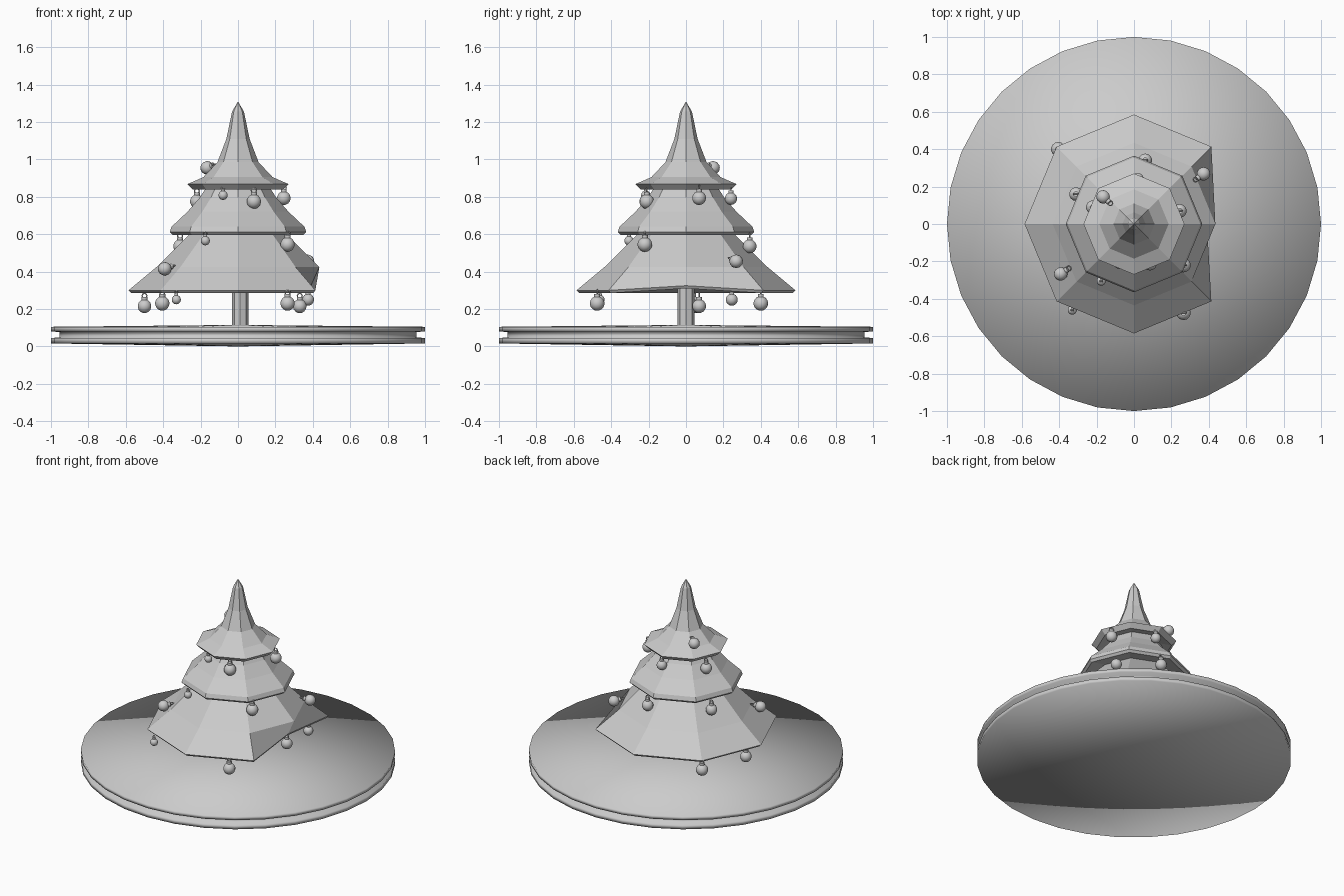
import bpy, bmesh, math
from mathutils import Vector, Matrix

cube = bpy.data.objects.get("Cube")
if cube:
    bpy.data.objects.remove(cube, do_unlink=True)

grey = bpy.data.materials.new("light_grey")
grey.use_nodes = True
grey.diffuse_color = (0.6, 0.6, 0.6, 1)
grey.node_tree.nodes["Principled BSDF"].inputs["Base Color"].default_value = (0.6, 0.6, 0.6, 1)


def finish(bm, name, smooth=False):
    bmesh.ops.recalc_face_normals(bm, faces=bm.faces)
    for f in bm.faces:
        f.smooth = smooth
    mesh = bpy.data.meshes.new(name)
    bm.to_mesh(mesh)
    bm.free()
    mesh.materials.append(grey)
    obj = bpy.data.objects.new(name, mesh)
    bpy.context.collection.objects.link(obj)
    return obj


def lathe(bm, profile, sides):
    """Revolve (radius, height) points; a zero radius makes a pole."""
    rings = []
    for r, z in profile:
        n = 1 if r == 0 else sides
        rings.append([bm.verts.new((r * math.cos(math.tau * i / sides),
                                    r * math.sin(math.tau * i / sides), z)) for i in range(n)])
    for a, b in zip(rings, rings[1:]):
        for i in range(sides):
            j = (i + 1) % sides
            quad = [a[i % len(a)], a[j % len(a)], b[j % len(b)], b[i % len(b)]]
            bm.faces.new(list(dict.fromkeys(quad)))
    return rings


# Round stand with a groove around its side
bm = bmesh.new()
lathe(bm, [(0, .115), (1, .105), (1, .08), (.955, .077), (.955, .048),
           (1, .045), (1, .016), (0, 0)], 32)
finish(bm, "stand", smooth=True)

# Trunk
bm = bmesh.new()
lathe(bm, [(0, .36), (.045, .36), (.045, .1), (0, .1)], 8)
finish(bm, "trunk").location.x = .012

# Lower branches, with the rim tucked in on the left side
bm = bmesh.new()
rings = lathe(bm, [(0, .66), (.2, .66), (.26, .6), (.435, .425), (.585, .30),
                   (.57, .285), (.3, .31), (0, .32)], 8)
rings[4][0].co = (.39, 0, .325)
rings[5][0].co = (.38, 0, .31)
finish(bm, "lower_branches")

# Middle branches
bm = bmesh.new()
lathe(bm, [(0, .88), (.15, .88), (.205, .795), (.27, .72), (.355, .64),
           (.365, .612), (.35, .597), (.24, .62), (0, .63)], 8)
finish(bm, "middle_branches")

# Upper branches and tip
bm = bmesh.new()
lathe(bm, [(0, 1.31), (.032, 1.255), (.062, 1.11), (.11, .985), (.185, .905),
           (.27, .868), (.24, .838), (.17, .855), (0, .86)], 8)
finish(bm, "upper_branches")


def bauble(name, pos, r, up=(0, 0, 1)):
    """Ball with a cap and a small hanging ring along its up direction."""
    bm = bmesh.new()
    bmesh.ops.create_uvsphere(bm, u_segments=14, v_segments=9, radius=r)
    lathe(bm, [(0, r * 1.3), (r * .42, r * 1.3), (r * .42, r * .85), (0, r * .85)], 10)
    # Hanging ring
    n, m = 8, 5
    tube = [[bm.verts.new(((.35 + .1 * math.cos(math.tau * k / m)) * r * math.cos(math.tau * i / n),
                           .1 * r * math.sin(math.tau * k / m),
                           r * 1.5 + (.35 + .1 * math.cos(math.tau * k / m)) * r * math.sin(math.tau * i / n)))
             for k in range(m)] for i in range(n)]
    for i in range(n):
        for k in range(m):
            a, b = tube[i], tube[(i + 1) % n]
            bm.faces.new((a[k], b[k], b[(k + 1) % m], a[(k + 1) % m]))
    obj = finish(bm, name, smooth=True)
    turn = Vector(up).to_track_quat('Z', 'Y').to_matrix().to_4x4()
    obj.matrix_world = Matrix.Translation(pos) @ turn
    bpy.context.view_layer.objects.active = obj
    obj.select_set(True)
    bpy.ops.object.shade_smooth_by_angle(angle=math.radians(50))
    obj.select_set(False)


# Hanging baubles, by branch level
LEVELS = {
    "upper_bauble": [(-.22, .09, .775, .037), (-.08, -.215, .808, .025), (.085, -.21, .775, .039),
                     (.245, .07, .793, .037), (.02, .24, .79, .033)],
    "middle_bauble": [(-.31, .16, .535, .037), (-.175, -.305, .565, .025),
                      (.265, -.22, .545, .039), (.06, .34, .535, .037)],
    "lower_bauble": [(-.5, .05, .215, .037), (-.405, .4, .23, .039), (-.33, -.46, .25, .025),
                     (.265, -.475, .23, .039), (.33, .07, .215, .037), (.375, .245, .25, .032)],
}
for name, spots in LEVELS.items():
    for i, (x, y, z, r) in enumerate(spots):
        bauble(f"{name}_{i + 1}", (x, y, z), r)

# Baubles lying on the slopes, their caps towards the tree
for i, (x, y, z) in enumerate([(-.165, .145, .955), (.372, .268, .455), (-.392, -.267, .415)]):
    inward = Vector((-x, -y, 0)).normalized() + Vector((0, 0, .3))
    bauble(f"slope_bauble_{i + 1}", (x, y, z), .036, inward)
